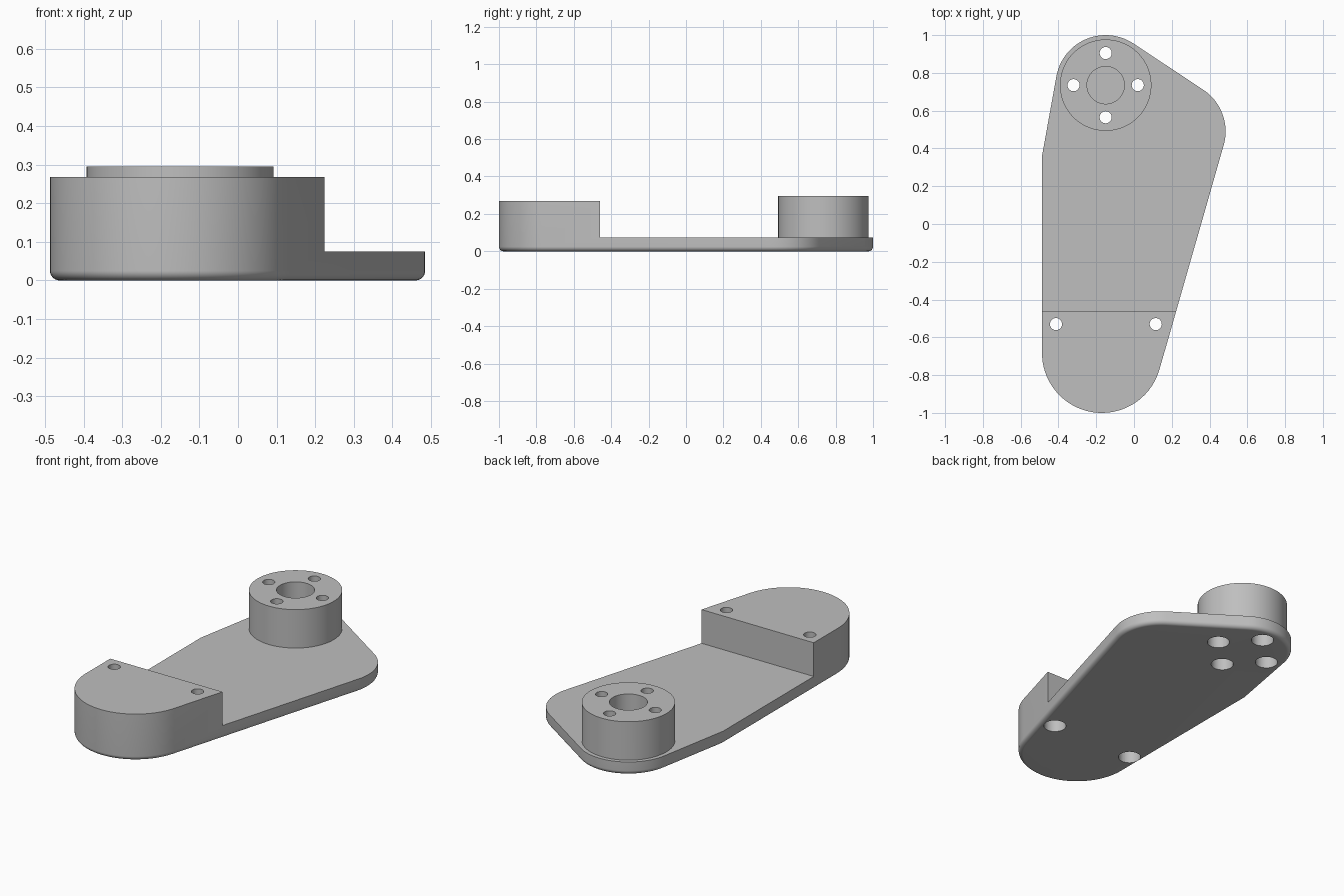
import bpy, bmesh
from math import cos, sin, radians, pi
from mathutils import Matrix

cube = bpy.data.objects.get("Cube")
if cube:
    bpy.data.objects.remove(cube, do_unlink=True)

# Single grey finish
grey = bpy.data.materials.new("matte grey")
grey.use_nodes = True
grey.diffuse_color = (0.52, 0.52, 0.52, 1)
grey.node_tree.nodes["Principled BSDF"].inputs["Base Color"].default_value = grey.diffuse_color

PLATE_TOP, BLOCK_TOP, BOSS_TOP = 0.075, 0.268, 0.295
STEP_Y = -0.46
BOSS = (-0.15, 0.735)


def make_object(name, bm):
    mesh = bpy.data.meshes.new(name)
    bmesh.ops.recalc_face_normals(bm, faces=bm.faces)
    bm.to_mesh(mesh)
    bm.free()
    mesh.materials.append(grey)
    obj = bpy.data.objects.new(name, mesh)
    bpy.context.collection.objects.link(obj)
    return obj


def cylinder(name, centre, radius, z0, z1, sides=48):
    bm = bmesh.new()
    place = Matrix.Translation((*centre, (z0 + z1) / 2))
    bmesh.ops.create_cone(bm, cap_ends=True, segments=sides, radius1=radius,
                          radius2=radius, depth=z1 - z0, matrix=place)
    return make_object(name, bm)


def box(name, lo, hi):
    bm = bmesh.new()
    size = [b - a for a, b in zip(lo, hi)]
    mid = [(a + b) / 2 for a, b in zip(lo, hi)]
    bmesh.ops.create_cube(bm, size=1, matrix=Matrix.Translation(mid) @ Matrix.Diagonal((*size, 1)))
    return make_object(name, bm)


def combine(target, tool, operation):
    mod = target.modifiers.new(operation.lower(), "BOOLEAN")
    mod.operation, mod.object, mod.solver = operation, tool, "EXACT"
    with bpy.context.temp_override(object=target, active_object=target):
        bpy.ops.object.modifier_apply(modifier=mod.name)
    bpy.data.objects.remove(tool, do_unlink=True)


def arc(cx, cy, r, start, end, steps):
    angles = [radians(start + (end - start) * i / steps) for i in range(steps + 1)]
    return [(cx + r * cos(a), cy + r * sin(a)) for a in angles]


# Body outline: rounded front, right corner and back, with a kink on one side
outline = (arc(-0.17, -0.683, 0.317, 180, 344, 36)
           + arc(0.22, 0.49, 0.265, -16, 56.5, 16)
           + arc(*BOSS, 0.265, 56.5, 169.7, 26)
           + [(-0.487, 0.36)])
bm = bmesh.new()
base = bm.faces.new([bm.verts.new((x, y, 0)) for x, y in outline])
side = bmesh.ops.extrude_face_region(bm, geom=[base], use_keep_orig=True)
bmesh.ops.translate(bm, vec=(0, 0, BLOCK_TOP),
                    verts=[g for g in side["geom"] if isinstance(g, bmesh.types.BMVert)])
bmesh.ops.recalc_face_normals(bm, faces=bm.faces)
# Rounded lower rim
rim = [e for e in bm.edges if all(v.co.z < 0.001 for v in e.verts)]
bmesh.ops.bevel(bm, geom=rim, offset=0.025, segments=12, profile=0.5, affect="EDGES")
body = make_object("bracket_body", bm)

# Lower the plate behind the front block, then add the round boss
combine(body, box("step_cutter", (-1, STEP_Y, PLATE_TOP), (1, 2, 1)), "DIFFERENCE")
combine(body, cylinder("boss", BOSS, 0.242, 0.04, BOSS_TOP, 96), "UNION")

# Blind bore in the boss
combine(body, cylinder("bore_cutter", BOSS, 0.099, PLATE_TOP, 0.5), "DIFFERENCE")

# Screw holes with wide recesses from below
holes = [(BOSS[0] + 0.17 * cos(k * pi / 2), BOSS[1] + 0.17 * sin(k * pi / 2)) for k in range(4)]
holes += [(-0.413, -0.53), (0.115, -0.53)]
for spot in holes:
    combine(body, cylinder("screw_cutter", spot, 0.032, -0.1, 0.5), "DIFFERENCE")
    combine(body, cylinder("recess_cutter", spot, 0.06, -0.1, 0.19), "DIFFERENCE")

# Smooth curves, crisp edges
bpy.ops.object.select_all(action="DESELECT")
body.select_set(True)
bpy.context.view_layer.objects.active = body
bpy.ops.object.shade_smooth_by_angle(angle=radians(9))
